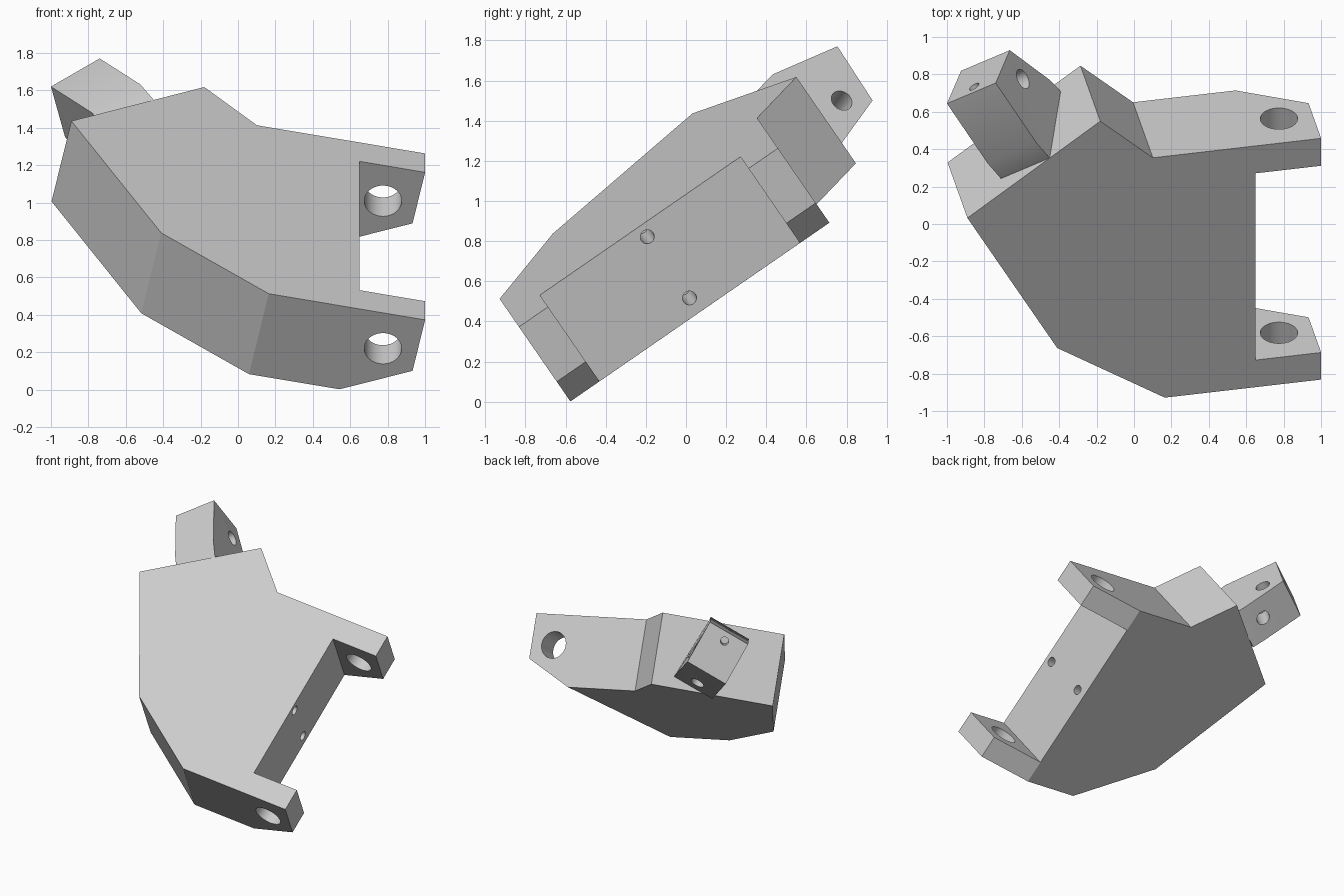
import bpy
import bmesh
from mathutils import Matrix, Vector

cube = bpy.data.objects.get("Cube")
if cube:
    bpy.data.objects.remove(cube)

# One plain grey
grey = bpy.data.materials.new("light grey")
grey.use_nodes = True
colour = (0.6, 0.6, 0.6, 1)
grey.diffuse_color = colour
grey.node_tree.nodes["Principled BSDF"].inputs["Base Color"].default_value = colour

# Tilted working frame: the slab's top face is local w = 0
normal = Vector((0.247, -0.69, 1)).normalized()
across = Vector((0, 1, 0.69)).normalized()
along = across.cross(normal)
frame = Matrix((along, across, normal)).transposed().to_4x4()
frame.translation = (0, 0, 1.194)


def prism(name, points, offset):
    """Solid made by sweeping a flat outline along an offset."""
    bm = bmesh.new()
    base = bm.faces.new([bm.verts.new(p) for p in points])
    swept = bmesh.ops.extrude_face_region(bm, geom=[base], use_keep_orig=True)
    verts = [g for g in swept["geom"] if isinstance(g, bmesh.types.BMVert)]
    bmesh.ops.translate(bm, verts=verts, vec=offset)
    bmesh.ops.recalc_face_normals(bm, faces=bm.faces)
    return finish(name, bm, frame)


def rod(centre, axis, radius, length):
    """Round cutter centred on a local point."""
    bm = bmesh.new()
    bmesh.ops.create_cone(bm, cap_ends=True, segments=40, radius1=radius,
                          radius2=radius, depth=length)
    turn = Vector((0, 0, 1)).rotation_difference(Vector(axis)).to_matrix().to_4x4()
    return finish("cutter", bm, frame @ Matrix.Translation(centre) @ turn)


def finish(name, bm, matrix):
    mesh = bpy.data.meshes.new(name)
    bm.to_mesh(mesh)
    bm.free()
    mesh.materials.append(grey)
    obj = bpy.data.objects.new(name, mesh)
    bpy.context.collection.objects.link(obj)
    obj.matrix_world = matrix
    return obj


def cut(target, cutters):
    bpy.context.view_layer.update()
    bpy.ops.object.select_all(action="DESELECT")
    target.select_set(True)
    bpy.context.view_layer.objects.active = target
    for cutter in cutters:
        cutter.hide_render = True
        mod = target.modifiers.new("cut", "BOOLEAN")
        mod.operation = "DIFFERENCE"
        mod.solver = "EXACT"
        mod.object = cutter
        bpy.ops.object.modifier_apply(modifier=mod.name)
        bpy.data.objects.remove(cutter)
    bpy.ops.object.shade_smooth_by_angle(angle=0.4)


# Main slab with two lugs
outline = [(-0.909, 0.164), (-0.184, 0.693), (0.103, 0.416), (1.021, 0.416),
           (1.021, 0.238), (0.663, 0.238), (0.663, -0.975), (1.021, -0.975),
           (1.021, -1.151), (0.168, -1.151), (-0.419, -0.748)]
slab = prism("main_slab", [(u, v, 0) for u, v in outline], (0, 0, -0.533))

# Sloped underside of the lugs
slope = prism("cutter", [(u, -1.4, w) for u, w in
              ((0.6, -0.567), (1.1, -0.295), (1.1, -0.7), (0.6, -0.7))], (0, 2, 0))

# Pivot holes through the lugs, and two blind holes between them
holes = [rod((0.837, v, -0.227), (0, 1, 0), 0.1, 0.3) for v in (0.327, -1.063)]
holes += [rod((0.663, -0.37, w), (1, 0, 0), 0.035, 0.6) for w in (-0.066, -0.444)]
cut(slab, [slope] + holes)

# Twisted side block on the slanted shoulder
corner = Vector((-0.734, 0.948, -0.102))
low = Vector((-0.596, 0.939, -0.402))
heel = Vector((-0.368, 0.683, -0.448))
width = Vector((-0.243, -0.176, -0.112))
profile = [corner, (-0.533, 0.604, 0.008), (-0.46, 0.492, 0.0),
           (-0.309, 0.602, -0.448), heel, low]
block = prism("side_block", profile, width)

# Cross hole, end hole and underside hole in the block
down = low - corner
inward = width.cross(down).normalized()
cut(block, [
    rod(Vector((-0.545, 0.812, -0.303)) + width / 2, width, 0.055, 0.5),
    rod(corner + width / 2 + down * 0.2, inward, 0.03, 0.3),
    rod(low.lerp(heel, 0.8) + width / 2, down, 0.05, 0.35),
])
